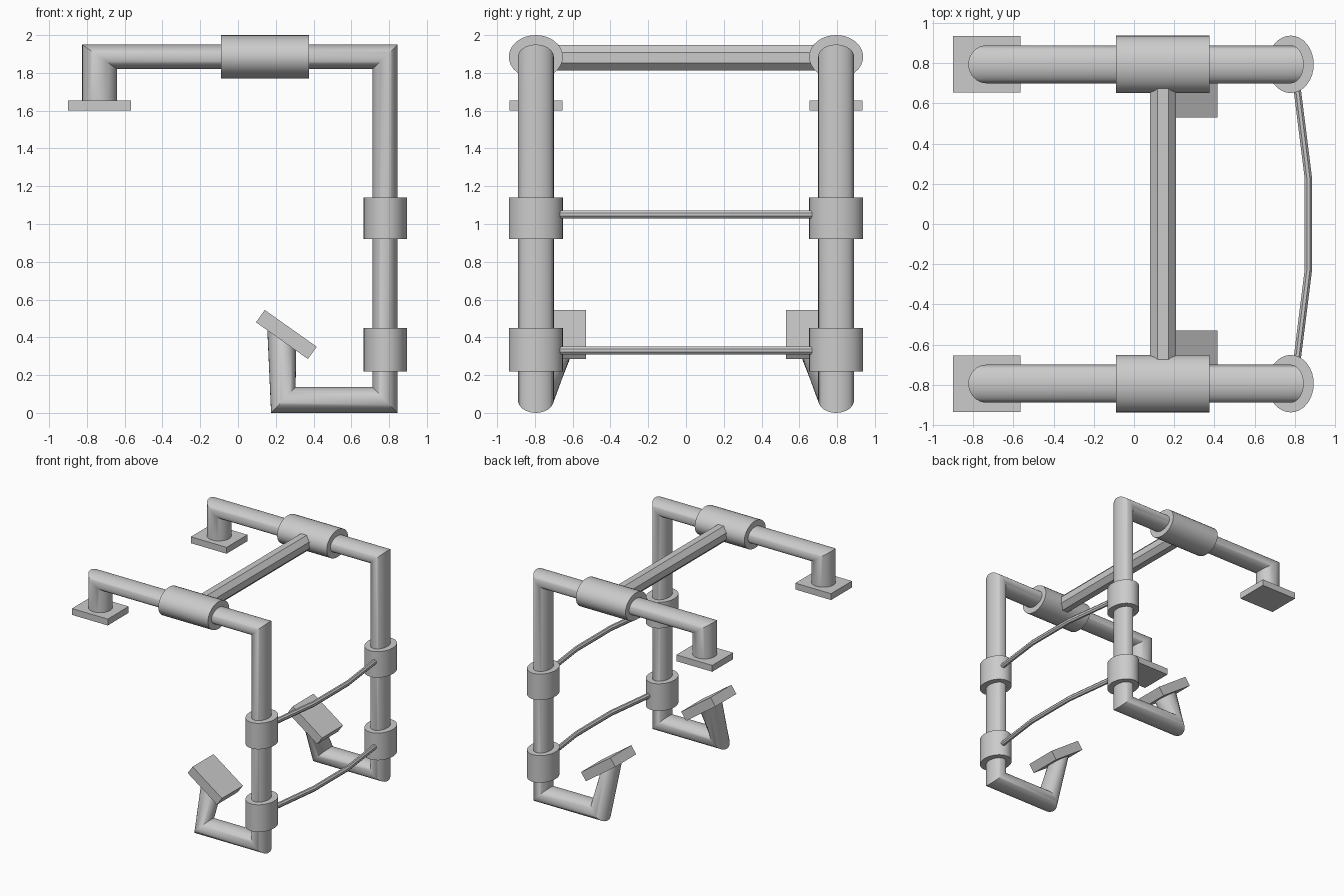
import bpy, bmesh
from math import sin, cos, pi, radians
from mathutils import Vector, Matrix

if "Cube" in bpy.data.objects:
    bpy.data.objects.remove(bpy.data.objects["Cube"])

Y = 0.795  # distance of each side frame from the centre plane


def loft(name, rings, mirror=True, smooth=True):
    """Skin a list of rings (each a list of points) into a capped tube."""
    bm = bmesh.new()
    vr = [[bm.verts.new(p) for p in r] for r in rings]
    n = len(vr[0])
    for a, b in zip(vr, vr[1:]):
        for i in range(n):
            j = (i + 1) % n
            bm.faces.new((a[i], a[j], b[j], b[i]))
    bm.faces.new(vr[0])
    bm.faces.new(vr[-1])
    return finish(name, bm, mirror, smooth)


def finish(name, bm, mirror, smooth):
    bmesh.ops.recalc_face_normals(bm, faces=bm.faces)
    me = bpy.data.meshes.new(name)
    bm.to_mesh(me)
    bm.free()
    ob = bpy.data.objects.new(name, me)
    bpy.context.collection.objects.link(ob)
    if smooth:
        bpy.ops.object.select_all(action='DESELECT')
        bpy.context.view_layer.objects.active = ob
        ob.select_set(True)
        bpy.ops.object.shade_smooth_by_angle(angle=radians(35))
    if mirror:
        m = ob.modifiers.new("other_side", 'MIRROR')
        m.use_axis = (False, True, False)
    return ob


def ring(c, u, v, n=32, phase=0.0):
    c, u, v = Vector(c), Vector(u), Vector(v)
    return [c + u * cos(2 * pi * i / n + phase) + v * sin(2 * pi * i / n + phase)
            for i in range(n)]


def plate(name, centre, size, tilt=0.0):
    bm = bmesh.new()
    bmesh.ops.create_cube(bm, size=1)
    mat = (Matrix.Translation(centre) @ Matrix.Rotation(tilt, 4, 'Y')
           @ Matrix.Diagonal((*size, 1)))
    bmesh.ops.transform(bm, matrix=mat, verts=bm.verts)
    return finish(name, bm, True, False)


# Mitred side pipe: outer (x, z), inner (x, z), y centre at each corner
corners = [
    ((-0.825, 1.64), (-0.64, 1.64), Y),
    ((-0.825, 1.95), (-0.64, 1.82), Y),
    ((0.845, 1.95), (0.712, 1.82), Y),
    ((0.845, 0.0), (0.712, 0.137), Y),
    ((0.175, 0.0), (0.305, 0.137), Y),
    ((0.155, 0.445), (0.308, 0.34), 0.668),
]
rings = []
for o, i, y in corners:
    o, i = Vector((o[0], y, o[1])), Vector((i[0], y, i[1]))
    rings.append(ring((o + i) / 2, (o - i) / 2, (0, 0.095, 0)))
loft("side_pipe", rings)

# Sleeve on the top rail
loft("top_sleeve", [ring((x, Y, 1.885), (0, 0, 0.115), (0, 0.143, 0))
                    for x in (-0.09, 0.375)])

# Sleeves on the upright
for part, z0, z1 in (("upper", 0.92, 1.14), ("lower", 0.22, 0.45)):
    loft(part + "_upright_sleeve",
         [ring((0.78, Y, z), (0.115, 0, 0), (0, 0.143, 0)) for z in (z0, z1)])

# Mounting plates and tilted foot pads
plate("mounting_plate", (-0.733, Y, 1.627), (0.335, 0.28, 0.054))
plate("foot_pad", (0.256, 0.67, 0.415), (0.337, 0.28, 0.08), radians(35.3))

# Octagonal crossbar between the top sleeves
loft("top_crossbar", [ring((0.145, y, 1.879), (0.07, 0, 0), (0, 0, 0.073), 8, pi / 8)
                      for y in (-0.7, 0.7)], mirror=False, smooth=False)

# Bowed thin bars between the uprights
bow = [(0.809, -0.7), (0.868, -0.23), (0.868, 0.23), (0.809, 0.7)]
for part, z in (("upper", 1.05), ("lower", 0.33)):
    loft(part + "_bowed_bar",
         [ring((x, y, z), (0.02, 0, 0), (0, 0, 0.023), 8, pi / 8) for x, y in bow],
         mirror=False, smooth=False)
